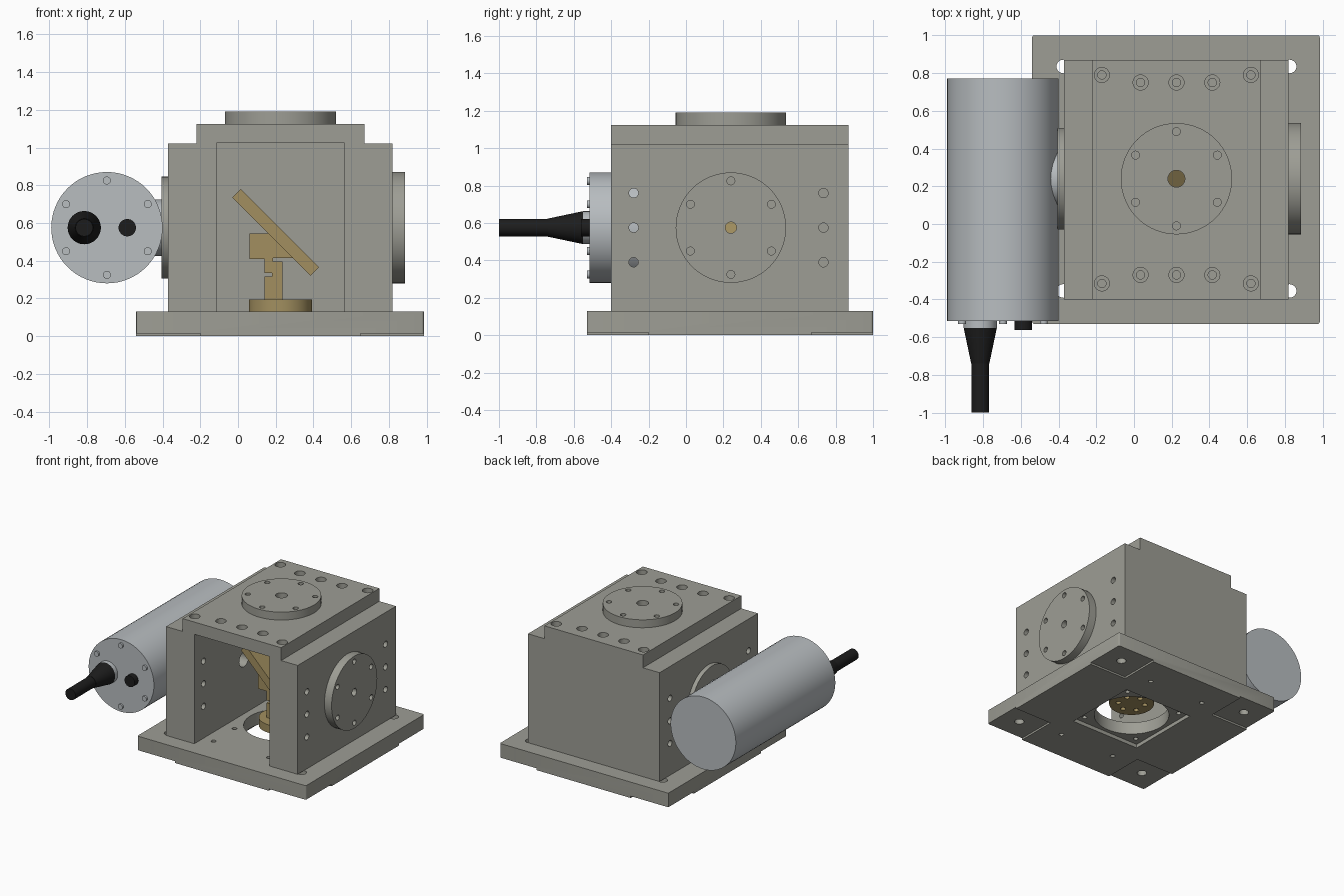
import bpy, bmesh, math
from mathutils import Vector

cube = bpy.data.objects.get("Cube")
if cube:
    bpy.data.objects.remove(cube, do_unlink=True)


def material(name, rgb, rough=0.6):
    m = bpy.data.materials.new(name)
    m.use_nodes = True
    m.diffuse_color = (*rgb, 1)
    node = m.node_tree.nodes["Principled BSDF"]
    node.inputs["Base Color"].default_value = (*rgb, 1)
    node.inputs["Roughness"].default_value = rough
    return m


GREY = material("warm grey metal", (0.34, 0.34, 0.30))
SILVER = material("silver metal", (0.48, 0.51, 0.53))
GOLD = material("brass", (0.36, 0.275, 0.115))
BLACK = material("black rubber", (0.012, 0.012, 0.012))


def finish(name, bm, mat):
    bmesh.ops.recalc_face_normals(bm, faces=bm.faces)
    me = bpy.data.meshes.new(name)
    bm.to_mesh(me)
    bm.free()
    ob = bpy.data.objects.new(name, me)
    bpy.context.collection.objects.link(ob)
    if mat:
        me.materials.append(mat)
    return ob


def activate(ob):
    bpy.ops.object.select_all(action='DESELECT')
    ob.select_set(True)
    bpy.context.view_layer.objects.active = ob


def smooth(*obs):
    for ob in obs:
        activate(ob)
        bpy.ops.object.shade_smooth_by_angle(angle=math.radians(30))


def rods(name, axis, spots, a, b, r, mat=None, r2=None, segs=24):
    """Round bars from a to b along an axis, centred on each (u, v) spot."""
    bm = bmesh.new()
    for u, v in spots:
        new = bmesh.ops.create_cone(bm, cap_ends=True, segments=segs, radius1=r,
                                    radius2=r if r2 is None else r2, depth=b - a)
        for vert in new["verts"]:
            p = vert.co + Vector((u, v, (a + b) / 2))
            vert.co = {"x": (p.z, p.x, p.y), "y": (p.x, p.z, p.y), "z": p}[axis]
    return finish(name, bm, mat)


def prism(name, profile, y0, y1, mat=None):
    """Outline in x and z, extruded along y."""
    bm = bmesh.new()
    face = bm.faces.new([bm.verts.new((x, y0, z)) for x, z in profile])
    out = bmesh.ops.extrude_face_region(bm, geom=[face])
    verts = [g for g in out["geom"] if isinstance(g, bmesh.types.BMVert)]
    bmesh.ops.translate(bm, verts=verts, vec=(0, y1 - y0, 0))
    return finish(name, bm, mat)


def block(name, x, y, z, mat=None):
    return prism(name, [(x[0], z[0]), (x[1], z[0]), (x[1], z[1]), (x[0], z[1])], *y, mat)


def cut(target, cutter):
    activate(target)
    mod = target.modifiers.new("cut", 'BOOLEAN')
    mod.operation, mod.solver, mod.object = 'DIFFERENCE', 'EXACT', cutter
    bpy.ops.object.modifier_apply(modifier=mod.name)
    bpy.data.objects.remove(cutter, do_unlink=True)


def drill(target, axis, spots, a, b, r, segs=24):
    cut(target, rods("drill", axis, spots, a, b, r, segs=segs))


def ring(u, v, r):
    return [(u + r * math.cos(t), v + r * math.sin(t))
            for t in (math.radians(30 + 60 * i) for i in range(6))]


def grid(us, vs):
    return [(u, v) for u in us for v in vs]


CX, CY, CZ = 0.225, 0.24, 0.575      # optical centre

# Base plate with rounded corners, recessed underside corners and a round opening
plate = block("base_plate", (-0.54, 0.985), (-0.53, 1.0), (0, 0.13), GREY)
activate(plate)
bm = bmesh.new()
bm.from_mesh(plate.data)
upright = [e for e in bm.edges if abs(e.verts[0].co.z - e.verts[1].co.z) > 0.1]
bmesh.ops.bevel(bm, geom=upright, offset=0.012, segments=3, affect='EDGES', profile=0.5)
bm.to_mesh(plate.data)
bm.free()
for x in ((-0.6, -0.2), (0.65, 1.1)):
    for y in ((-0.6, -0.2), (0.67, 1.1)):
        cut(plate, block("pocket", x, y, (-0.1, 0.015)))
cut(plate, block("recess", (CX - 0.31, CX + 0.31), (CY - 0.31, CY + 0.31), (-0.1, 0.03)))
drill(plate, "z", [(CX, CY)], -0.1, 0.2, 0.28, 64)
drill(plate, "z", grid((-0.375, 0.825), (-0.355, 0.835)), -0.1, 0.2, 0.036)
drill(plate, "z", grid((CX - 0.25, CX + 0.25), (-0.28, -0.01, 0.49, 0.76)), -0.1, 0.2, 0.018)

# Housing: stepped outline, hollow and open at the front
housing = prism("housing", [(-0.37, 0.13), (0.82, 0.13), (0.82, 1.02), (0.67, 1.02),
                            (0.67, 1.125), (-0.22, 1.125), (-0.22, 1.02), (-0.37, 1.02)],
                -0.4, 0.87, GREY)
cut(housing, block("chamber", (-0.115, 0.565), (-0.6, 0.61), (0.1, 1.025)))
side_rows = (0.39, CZ, 0.76)
drill(housing, "x", grid([-0.28], side_rows), -0.5, 1.0, 0.025)
drill(housing, "x", grid([0.735], side_rows), -0.5, -0.2, 0.025)
drill(housing, "x", grid([0.735], side_rows), 0.7, 1.0, 0.025)
drill(housing, "x", [(CY, CZ)], -0.5, 0.1, 0.06)
drill(housing, "x", [(CY, CZ)], 0.4, 1.0, 0.03)
drill(housing, "z", [(CX, CY)], 0.9, 1.3, 0.045)
# Counterbored roof screw holes
bolts = grid((-0.17, 0.62), (-0.315, 0.79)) + grid((0.035, CX, 0.415), (-0.27, 0.75))
drill(housing, "z", bolts, 1.085, 1.3, 0.04)
drill(housing, "z", bolts, 1.035, 1.3, 0.022)

# Round port covers on the roof and both sides
roof_cover = rods("roof_cover", "z", [(CX, CY)], 1.125, 1.19, 0.295, GREY, segs=64)
drill(roof_cover, "z", [(CX, CY)], 1.0, 1.3, 0.045)
drill(roof_cover, "z", ring(CX, CY, 0.25), 1.15, 1.3, 0.021)
left_cover = rods("right_side_cover", "x", [(CY, CZ)], -0.405, -0.37, 0.27, GREY, segs=64)
right_cover = rods("left_side_cover", "x", [(CY, CZ)], 0.82, 0.885, 0.295, GREY, segs=64)
drill(right_cover, "x", [(CY, CZ)], 0.7, 1.0, 0.03)
drill(right_cover, "x", ring(CY, CZ, 0.25), 0.845, 1.0, 0.021)

# Detector barrel with its neck, end screws, cable and button
MX = -0.695
barrel = rods("detector_barrel", "y", [(MX, CZ)], -0.515, 0.77, 0.295, SILVER, segs=64)
neck = rods("barrel_neck", "x", [(CY, CZ)], MX, -0.4, 0.15, SILVER, segs=48)
screws = rods("end_screws", "y", ring(MX, CZ, 0.25), -0.53, -0.51, 0.021, SILVER)
collar = rods("cable_collar", "y", [(-0.815, CZ)], -0.55, -0.51, 0.088, SILVER, segs=48)
boot = rods("cable_boot", "y", [(-0.815, CZ)], -0.74, -0.55, 0.048, BLACK, r2=0.088, segs=48)
cable = rods("cable", "y", [(-0.815, CZ)], -1.0, -0.74, 0.046, BLACK, segs=32)
button = rods("button", "y", [(-0.587, CZ)], -0.562, -0.51, 0.046, BLACK, segs=32)

# Tilted mirror on a notched flexure post and round foot
foot = rods("mirror_foot", "z", [(CX, CY)], 0.13, 0.195, 0.168, GOLD, segs=48)
drill(foot, "z", ring(CX, CY, 0.1), 0.1, 0.16, 0.02)
prism("mirror_post", [(0.14, 0.19), (0.235, 0.19), (0.235, 0.395), (0.185, 0.395),
                      (0.185, 0.415), (0.29, 0.415), (0.16, 0.545), (0.06, 0.545),
                      (0.06, 0.41), (0.14, 0.41), (0.14, 0.335), (0.18, 0.335),
                      (0.18, 0.315), (0.14, 0.315)], CY - 0.07, CY + 0.07, GOLD)
prism("mirror", [(-0.03, 0.735), (0.385, 0.32), (0.43, 0.365), (0.015, 0.78)],
      CY - 0.16, CY + 0.16, GOLD)

smooth(plate, housing, roof_cover, left_cover, right_cover, barrel, neck, screws,
       collar, boot, cable, button, foot)
